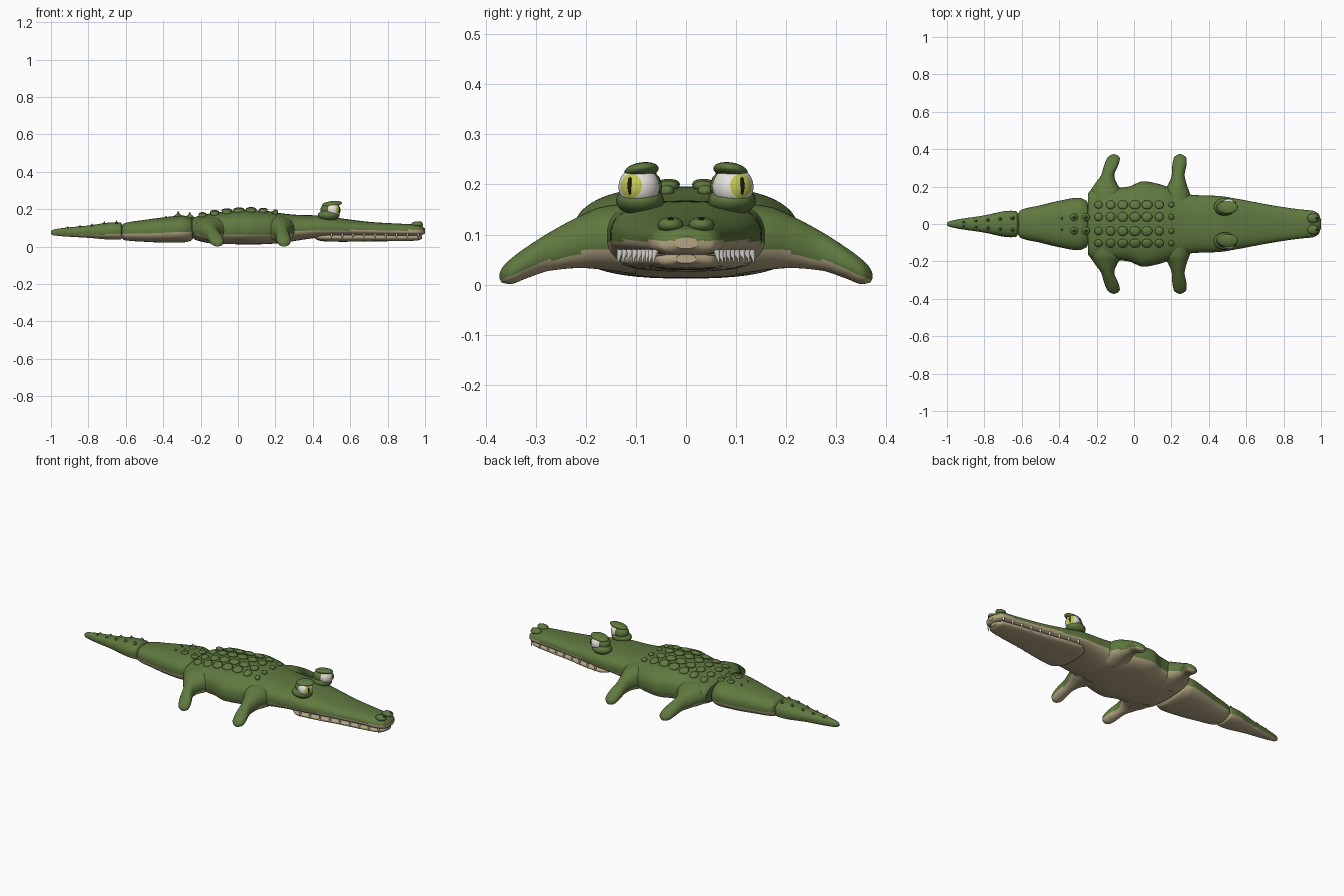
import bpy, bmesh, math
from mathutils import Vector, Matrix

if "Cube" in bpy.data.objects:
    bpy.data.objects.remove(bpy.data.objects["Cube"])

def mat(name, rgb):
    m = bpy.data.materials.new(name)
    m.diffuse_color = (*rgb, 1)
    m.use_nodes = True
    m.node_tree.nodes["Principled BSDF"].inputs["Base Color"].default_value = m.diffuse_color
    return m

GREEN = mat("skin green", (0.115, 0.19, 0.05))
CREAM = mat("belly cream", (0.46, 0.38, 0.23))
WHITE = mat("tooth white", (0.82, 0.80, 0.74))
YELLOW = mat("iris yellow", (0.55, 0.58, 0.08))
BLACK = mat("pupil black", (0.01, 0.01, 0.008))

def finish(bm, name, mats):
    bmesh.ops.recalc_face_normals(bm, faces=bm.faces)
    me = bpy.data.meshes.new(name)
    bm.to_mesh(me)
    bm.free()
    for m in mats:
        me.materials.append(m)
    ob = bpy.data.objects.new(name, me)
    bpy.context.collection.objects.link(ob)
    return ob

def sample(keys, t):
    """Monotone cubic interpolation of key rows (first column is the station)."""
    i = 0
    while i < len(keys) - 2 and t > keys[i + 1][0]:
        i += 1
    def slope(k, c):
        if k == 0 or k == len(keys) - 1:
            a, b = (0, 1) if k == 0 else (k - 1, k)
            return (keys[b][c] - keys[a][c]) / (keys[b][0] - keys[a][0])
        d0 = (keys[k][c] - keys[k-1][c]) / (keys[k][0] - keys[k-1][0])
        d1 = (keys[k+1][c] - keys[k][c]) / (keys[k+1][0] - keys[k][0])
        return 2 * d0 * d1 / (d0 + d1) if d0 * d1 > 0 else 0
    h = keys[i+1][0] - keys[i][0]
    u = (t - keys[i][0]) / h
    out = []
    for c in range(1, len(keys[0])):
        p, q = keys[i][c], keys[i+1][c]
        out.append((2*u**3 - 3*u*u + 1)*p + (u**3 - 2*u*u + u)*h*slope(i, c)
                   + (3*u*u - 2*u**3)*q + (u**3 - u*u)*h*slope(i+1, c))
    return out

def loft(name, keys, power, rule, along_y=0, per=8, seg=56):
    """Keys: station, side offset, half width, bottom z, widest z, top z."""
    bm = bmesh.new()
    rings = []
    ts = [a[0] + (b[0] - a[0]) * j / per for a, b in zip(keys, keys[1:]) for j in range(per)]
    for t in ts + [keys[-1][0]]:
        c, w, zb, zm, zt = sample(keys, t)
        ring = []
        for s in range(seg):
            a = 2 * math.pi * s / seg
            ca, sa = math.cos(a), math.sin(a)
            side = c + w * math.copysign(abs(ca) ** (2 / power), ca)
            z = zm + (zt - zm if sa > 0 else zm - zb) * math.copysign(abs(sa) ** (2 / power), sa)
            ring.append(bm.verts.new((side, along_y * t, z) if along_y else (t, side, z)))
        rings.append(ring)
    for r0, r1 in zip(rings, rings[1:]):
        for s in range(seg):
            bm.faces.new((r0[s], r0[s-1], r1[s-1], r1[s])).smooth = True
    bm.faces.new(rings[0])
    bm.faces.new(rings[-1])
    bmesh.ops.recalc_face_normals(bm, faces=bm.faces)
    for f in bm.faces:
        f.material_index = int(rule(f.calc_center_median(), f.normal))
    return finish(bm, name, [GREEN, CREAM])

def top_z(keys, power, x, y):
    c, w, zb, zm, zt = sample(keys, x)
    return zm + (zt - zm) * max(0, 1 - abs(y / w) ** power) ** (1 / power)

def ball(name, loc, radii, m, rot=None, seg=24):
    bm = bmesh.new()
    bmesh.ops.create_uvsphere(bm, u_segments=seg, v_segments=seg // 2, radius=1)
    for f in bm.faces:
        f.smooth = True
    R = rot if rot else Matrix.Identity(4)
    bm.transform(Matrix.Translation(loc) @ R @ Matrix.Diagonal((*radii, 1)))
    return finish(bm, name, [m])

# torso, neck and upper head in one skin
body = [(-0.245, 0, 0.165, 0.05, 0.095, 0.150), (-0.225, 0, 0.185, 0.035, 0.095, 0.160),
        (-0.12, 0, 0.190, 0.015, 0.09, 0.182), (-0.03, 0, 0.200, 0.013, 0.09, 0.192),
        (0.05, 0, 0.228, 0.012, 0.09, 0.196), (0.14, 0, 0.212, 0.013, 0.09, 0.192),
        (0.25, 0, 0.170, 0.022, 0.09, 0.176), (0.32, 0, 0.155, 0.033, 0.095, 0.170),
        (0.45, 0, 0.150, 0.050, 0.095, 0.166), (0.56, 0, 0.133, 0.055, 0.092, 0.150),
        (0.72, 0, 0.103, 0.057, 0.088, 0.131), (0.88, 0, 0.079, 0.057, 0.085, 0.122),
        (0.955, 0, 0.071, 0.058, 0.083, 0.118), (0.985, 0, 0.056, 0.062, 0.083, 0.110),
        (1.0, 0, 0.022, 0.072, 0.083, 0.095)]
loft("torso_and_upper_head", body, 2.6,
     lambda c, n: c.z < (0.065 if c.x < 0.2 else 0.065 + min(c.x - 0.2, 0.15) * 0.15))

# lower jaw
jaw = [(0.41, 0, 0.04, 0.045, 0.05, 0.058), (0.43, 0, 0.10, 0.033, 0.05, 0.064),
       (0.48, 0, 0.132, 0.027, 0.05, 0.066), (0.56, 0, 0.124, 0.026, 0.05, 0.066),
       (0.72, 0, 0.096, 0.028, 0.05, 0.064), (0.90, 0, 0.070, 0.030, 0.05, 0.062),
       (0.96, 0, 0.056, 0.033, 0.05, 0.062), (0.985, 0, 0.02, 0.043, 0.05, 0.06)]
loft("lower_jaw", jaw, 2.6, lambda c, n: True)

# tail in two jointed pieces
tail = [(-0.625, 0, 0.045, 0.05, 0.08, 0.108), (-0.605, 0, 0.075, 0.034, 0.078, 0.126),
        (-0.50, 0, 0.100, 0.026, 0.08, 0.143), (-0.40, 0, 0.124, 0.022, 0.085, 0.156),
        (-0.30, 0, 0.140, 0.022, 0.09, 0.166), (-0.255, 0, 0.125, 0.03, 0.09, 0.158),
        (-0.235, 0, 0.07, 0.05, 0.09, 0.13)]
loft("tail_base", tail, 2.5, lambda c, n: c.z < 0.071 + (c.x + 0.6) * 0.04)
tip = [(-1.0, 0, 0.006, 0.068, 0.075, 0.083), (-0.985, 0, 0.015, 0.06, 0.075, 0.092),
       (-0.80, 0, 0.046, 0.047, 0.078, 0.113), (-0.66, 0, 0.071, 0.037, 0.078, 0.130),
       (-0.63, 0, 0.068, 0.037, 0.078, 0.130), (-0.615, 0, 0.045, 0.05, 0.078, 0.11)]
loft("tail_tip", tip, 2.4, lambda c, n: c.z < 0.065)

# legs, splayed outwards
front = [(0.10, 0.225, 0.090, 0.02, 0.09, 0.165), (0.17, 0.225, 0.072, 0.03, 0.09, 0.155),
         (0.21, 0.232, 0.050, 0.033, 0.085, 0.138), (0.27, 0.237, 0.034, 0.028, 0.063, 0.106),
         (0.32, 0.243, 0.038, 0.012, 0.04, 0.074), (0.352, 0.246, 0.034, 0.001, 0.024, 0.05),
         (0.368, 0.246, 0.018, 0.004, 0.018, 0.033), (0.373, 0.246, 0.004, 0.012, 0.017, 0.022)]
back = [(0.10, -0.145, 0.098, 0.02, 0.09, 0.165), (0.17, -0.148, 0.088, 0.03, 0.09, 0.155),
        (0.21, -0.150, 0.062, 0.033, 0.085, 0.138), (0.27, -0.138, 0.034, 0.028, 0.063, 0.106),
        (0.32, -0.120, 0.038, 0.012, 0.04, 0.074), (0.352, -0.110, 0.034, 0.001, 0.024, 0.05),
        (0.368, -0.108, 0.018, 0.004, 0.018, 0.033), (0.373, -0.108, 0.004, 0.012, 0.017, 0.022)]
for s, side in ((1, "left"), (-1, "right")):
    for keys, nm in ((front, "front_leg"), (back, "hind_leg")):
        loft(f"{nm}_{side}", keys, 2.1, lambda c, n: n.z < -0.35, along_y=s, per=6, seg=40)

    # eye: green socket, white ball with yellow iris, slit pupil, upper lid
    ball(f"eye_socket_{side}", (0.485, s * 0.092, 0.168), (0.058, 0.048, 0.030), GREEN)
    ball(f"eye_back_{side}", (0.482, s * 0.086, 0.196), (0.042, 0.038, 0.036), GREEN)
    gaze = Vector((0.85, s * 0.45, 0.06)).normalized()
    centre = Vector((0.507, s * 0.094, 0.195))
    bm = bmesh.new()
    bmesh.ops.create_uvsphere(bm, u_segments=40, v_segments=30, radius=0.041)
    for f in bm.faces:
        f.smooth = True
        f.material_index = int(f.calc_center_median().z > 0.041 * math.cos(math.radians(36)))
    bm.transform(Matrix.Translation(centre) @ gaze.to_track_quat('Z', 'Y').to_matrix().to_4x4())
    finish(bm, f"eyeball_{side}", [WHITE, YELLOW])
    ball(f"pupil_{side}", centre + gaze * 0.0385, (0.006, 0.0045, 0.018), BLACK,
         Matrix.Rotation(math.atan2(gaze.y, gaze.x), 4, 'Z'))
    ball(f"eyelid_{side}", (0.502, s * 0.089, 0.228), (0.054, 0.035, 0.015), GREEN,
         Matrix.Rotation(-0.12, 4, 'Y') @ Matrix.Rotation(-s * 0.15, 4, 'X'))

    # nostril bump and hole
    ball(f"nostril_bump_{side}", (0.958, s * 0.031, 0.119), (0.032, 0.026, 0.016), GREEN)
    ball(f"nostril_{side}", (0.975, s * 0.031, 0.130), (0.009, 0.007, 0.004), BLACK)

    # teeth hanging from the upper jaw
    bm = bmesh.new()
    for i in range(9):
        x = 0.50 + i * 0.058
        w = sample(body, x)[1] * 0.93
        bmesh.ops.create_cone(bm, cap_ends=True, segments=10, radius1=0.0075, radius2=0.001,
                              depth=0.028, matrix=Matrix.Translation((x, s * w, 0.056))
                              @ Matrix.Rotation(math.pi + s * 0.2, 4, 'X'))
    for f in bm.faces:
        f.smooth = len(f.verts) == 4
    finish(bm, f"teeth_{side}", [WHITE])

    # back scutes in two rows per side
    for i in range(7):
        x = -0.19 + i * 0.065
        r = (0.022, 0.025, 0.028, 0.030, 0.029, 0.024, 0.015)[i]
        for j, y in enumerate((0.038, 0.103)):
            tilt = Matrix.Rotation(-s * (0.08 + 0.3 * j), 4, 'X')
            ball(f"back_scute_{side}_{i}_{j}", (x, s * y, top_z(body, 2.6, x, y) + 0.004),
                 (r, min(r, 0.026), 0.012), GREEN, tilt, seg=16)

    # small pointed bumps along the tail
    spikes = [(tail, -0.385, 0.03, 0.007), (tail, -0.32, 0.036, 0.020), (tail, -0.258, 0.036, 0.022)]
    spikes += [(tip, -0.91 + i * 0.065, 0.012 + i * 0.005, 0.007 + i * 0.001) for i in range(5)]
    bm = bmesh.new()
    for keys, x, y, r in spikes:
        z = top_z(keys, 2.5, x, y)
        M = Matrix.Translation((x, s * y, z))
        bmesh.ops.create_uvsphere(bm, u_segments=16, v_segments=8, radius=1,
                                  matrix=M @ Matrix.Diagonal((r, r, r * 0.5, 1)))
        bmesh.ops.create_cone(bm, segments=12, radius1=r * 0.6, radius2=0.0005, depth=r * 1.2,
                              matrix=M @ Matrix.Translation((0, 0, r * 0.7)))
    for f in bm.faces:
        f.smooth = True
    finish(bm, f"tail_bumps_{side}", [GREEN])
